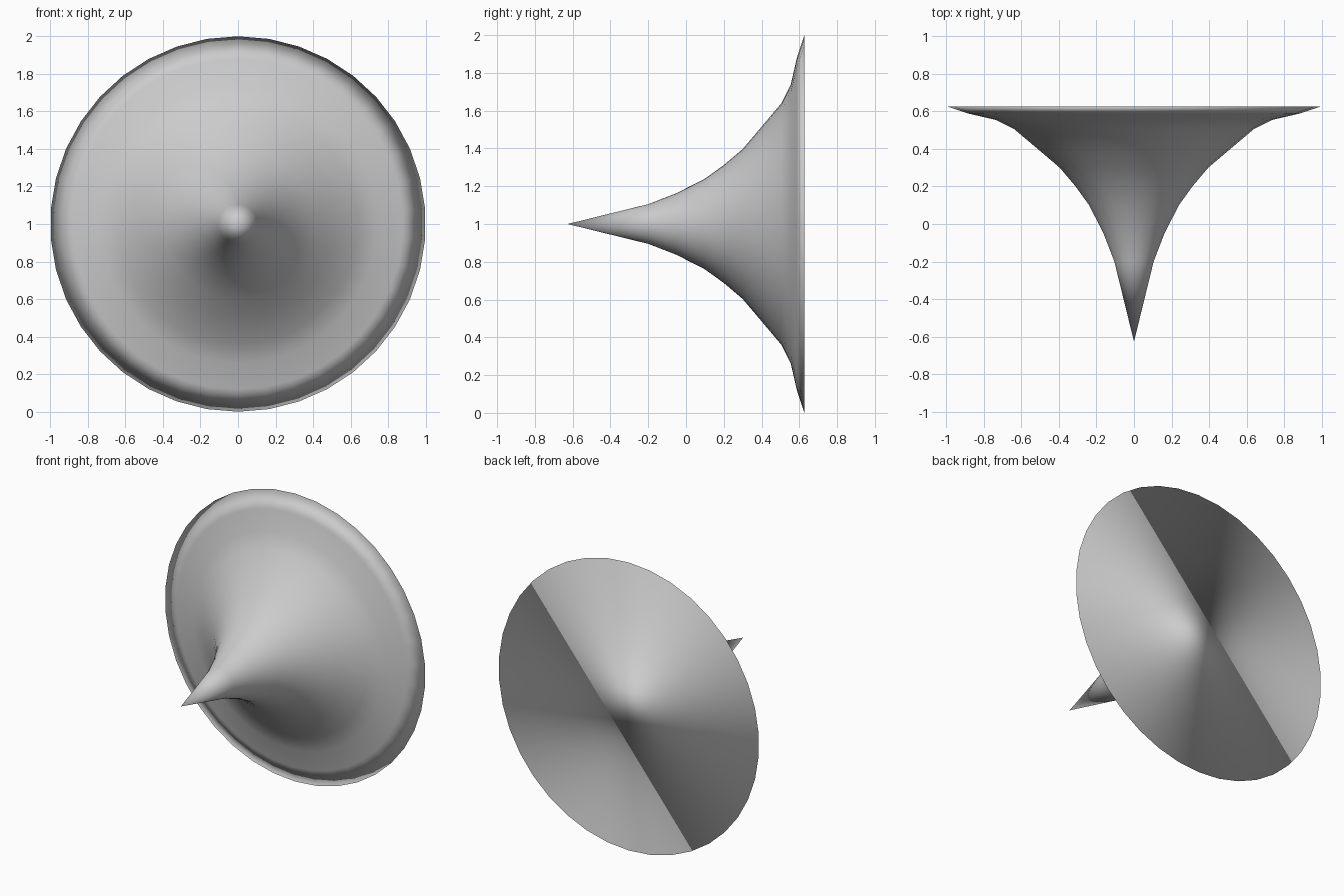
import bpy, bmesh, math

if "Cube" in bpy.data.objects:
    bpy.data.objects.remove(bpy.data.objects["Cube"])

SIDES = 38
TIP_Y = -0.627
# (y, radius) rings of the flared profile, from tip to rim
PROFILE = [(-0.2, 0.105), (-0.05, 0.163), (0.1, 0.24), (0.2, 0.312),
           (0.3, 0.397), (0.4, 0.515), (0.505, 0.64), (0.555, 0.74),
           (0.587, 0.88), (0.627, 1.0)]

bm = bmesh.new()


def ring(y, r):
    """Circle of vertices around the y axis, centred at z = 1."""
    return [bm.verts.new((r * math.sin(a), y, 1 + r * math.cos(a)))
            for a in (2 * math.pi * i / SIDES for i in range(SIDES))]


# Flared horn: pointed tip, then bands between rings
rings = [ring(y, r) for y, r in PROFILE]
tip = bm.verts.new((0, TIP_Y, 1))
for i in range(SIDES):
    j = (i + 1) % SIDES
    bm.faces.new((tip, rings[0][i], rings[0][j]))
    for a, b in zip(rings, rings[1:]):
        bm.faces.new((a[i], b[i], b[j], a[j]))

# Flat back cap, smoothed into the rim
bm.faces.new(rings[-1])
bmesh.ops.recalc_face_normals(bm, faces=bm.faces)
for f in bm.faces:
    f.smooth = True

mesh = bpy.data.meshes.new("flared_cone")
bm.to_mesh(mesh)
bm.free()
bpy.context.collection.objects.link(bpy.data.objects.new("flared_cone", mesh))
